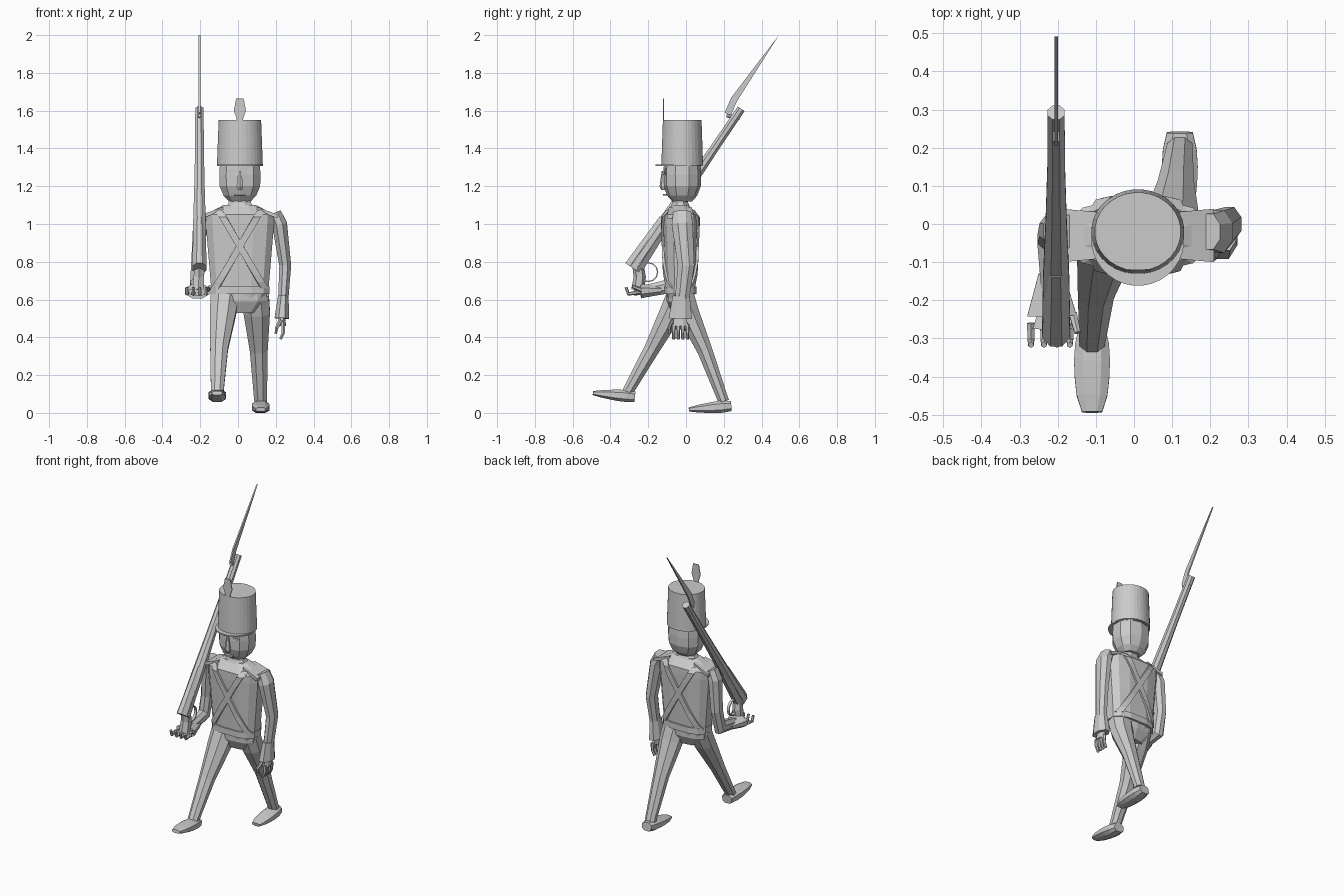
import bpy, bmesh, math
from mathutils import Vector
from mathutils.bvhtree import BVHTree

default_cube = bpy.data.objects.get("Cube")
if default_cube:
    bpy.data.objects.remove(default_cube)

grey = bpy.data.materials.new("plain grey")
grey.use_nodes = True
tone = (.6, .6, .6, 1)
grey.diffuse_color = tone
grey.node_tree.nodes["Principled BSDF"].inputs["Base Color"].default_value = tone

AXIS = Vector((.01, -.03, 0))   # upright line through the body
RIGHT, BACK, UP = Vector((1, 0, 0)), Vector((0, 1, 0)), Vector((0, 0, 1))
SIDES = (("left", 1), ("right", -1))


def finish(name, bm):
    bmesh.ops.recalc_face_normals(bm, faces=bm.faces)
    mesh = bpy.data.meshes.new(name)
    bm.to_mesh(mesh)
    bm.free()
    mesh.materials.append(grey)
    part = bpy.data.objects.new(name, mesh)
    bpy.context.collection.objects.link(part)
    return part


def sample(values, fraction):
    """Read a value at a fraction of the way along an evenly spaced list."""
    place = fraction * (len(values) - 1)
    index = min(int(place), len(values) - 2)
    return values[index] + (values[index + 1] - values[index]) * (place - index)


def loft(name, path, widths, depth=1, sides=8, level=False, box=1):
    """Skin rings along a path; widths are half sizes, depth is their ratio."""
    bm = bmesh.new()
    path = [Vector(point) for point in path]
    last = len(path) - 1
    loops = []
    for i, centre in enumerate(path):
        across, along = RIGHT, BACK
        if not level:
            tangent = (path[min(i + 1, last)] - path[max(i - 1, 0)]).normalized()
            across = (RIGHT - tangent * tangent.x).normalized()
            along = tangent.cross(across)
        size = sample(widths, i / last)
        loop = []
        for k in range(sides):
            angle = math.tau * (k + .5) / sides
            x, y = (math.copysign(abs(value) ** box, value)
                    for value in (math.cos(angle), math.sin(angle)))
            loop.append(bm.verts.new(centre + (across * x + along * y * depth) * size))
        loops.append(loop)
    for low, high in zip(loops, loops[1:]):
        for k in range(sides):
            bm.faces.new((low[k - 1], low[k], high[k], high[k - 1]))
    bm.faces.new(loops[0])
    bm.faces.new(loops[-1])
    return finish(name, bm)


def column(name, heights, widths, shift=0, **options):
    """Stack level rings on the body axis."""
    path = [AXIS + BACK * shift + UP * height for height in heights]
    return loft(name, path, widths, level=True, **options)


def plate(name, outline, thickness):
    """Extrude a flat outline along a thickness vector."""
    bm = bmesh.new()
    face = bm.faces.new([bm.verts.new(Vector(point) - thickness / 2) for point in outline])
    made = bmesh.ops.extrude_face_region(bm, geom=[face])["geom"]
    moved = [item for item in made if isinstance(item, bmesh.types.BMVert)]
    bmesh.ops.translate(bm, vec=thickness, verts=moved)
    return finish(name, bm)


def fingers(side, knuckle, spread, reach, curl):
    """Four equal fingers set out in a row."""
    for i in range(4):
        root = Vector(knuckle) + spread * i
        middle = root + Vector(reach)
        loft(f"finger_{side}_{i + 1}", [root, middle, middle + Vector(curl)],
             (.012, .008), sides=6)


# Coat, belt, hips and collar
coat = column("coat", (.59, .65, 1, 1.05, 1.1), (.13, .155, .185, .185, .09),
              depth=.5, sides=12, box=.7)
column("waist_belt", (.63, .67), (.16, .16), depth=.55, sides=12, box=.7)
column("hips", (.53, .59, .66), (.085, .145, .15), depth=.5, sides=10, box=.8)
column("collar", (1.07, 1.11, 1.15), (.095, .065, .06), depth=.7)

# Crossed straps laid on the coat, front and back
bm = bmesh.new()
bm.from_mesh(coat.data)
surface = BVHTree.FromBMesh(bm)
bm.free()
for face_name, outward in (("front", -BACK), ("back", BACK)):
    for side, sign in SIDES:
        bm = bmesh.new()
        rows = []
        steps = 12
        for i in range(steps + 1):
            rise = i / steps
            centre = AXIS + UP * (.66 + .41 * rise) + RIGHT * sign * (.13 - .24 * rise)
            row = []
            for edge in (-.02, .02):
                start = centre + RIGHT * edge + outward
                point = surface.ray_cast(start, -outward)[0]
                row.append(bm.verts.new(point + outward * .007))
            rows.append(row)
        for low, high in zip(rows, rows[1:]):
            bm.faces.new((low[0], low[1], high[1], high[0]))
        strap = finish(f"{face_name}_strap_{side}", bm)
        thickness = strap.modifiers.new("thickness", "SOLIDIFY")
        thickness.thickness = .012
        thickness.offset = 0

# Shoulder boards sloping down from the collar
for side, sign in SIDES:
    corners = []
    for out, drop, half in ((.09, 1.08, -.06), (.2, 1.04, -.07), (.2, 1.04, .07), (.09, 1.08, .06)):
        corners.append(AXIS + RIGHT * sign * out + BACK * half + UP * drop)
    plate(f"shoulder_board_{side}", corners, UP * .02)

# Head and face
column("head", (1.12, 1.15, 1.2, 1.26, 1.32), (.06, .09, .112, .114, .11),
       shift=.01, depth=.88, sides=10, box=.85)
column("nose", (1.18, 1.2, 1.28), (.012, .02, .009), shift=-.09, sides=6)
column("mouth", (1.15, 1.16), (.035, .035), shift=-.08, depth=.3, sides=6)
for side, sign in SIDES:
    for feature, radius, front in (("eyelid", .025, -.11), ("pupil", .011, -.115)):
        centre = Vector((AXIS.x + sign * .04, front, 1.275))
        loft(f"{feature}_{side}", [centre, centre + BACK * .02], (radius, radius),
             depth=.7, sides=10)

# Tall hat with peak and plume
column("hat", (1.31, 1.55), (.122, .113), shift=.01, depth=.91, sides=32)
column("hat_peak", (1.306, 1.314), (.122, .122), shift=-.01, sides=32)
plume = [(.012, 1.5), (.018, 1.56), (.032, 1.6), (.02, 1.665)]
outline = [(AXIS.x + half, -.12, height) for half, height in plume]
outline += [(AXIS.x - half, -.12, height) for half, height in reversed(plume)]
plate("plume", outline, BACK * .005)

# Legs in mid stride
leg_widths = (.08, .075, .051, .036)
loft("leg_right", [(-.07, -.04, .62), (-.08, -.08, .53), (-.1, -.18, .34), (-.11, -.31, .11)],
     leg_widths, depth=.87)
loft("leg_left", [(.09, -.02, .62), (.1, .01, .53), (.11, .1, .33), (.12, .2, .06)],
     leg_widths, depth=.85)

# Shoes taper from heel to toe
for side, heel, toe in (("right", (-.11, -.27, .085), (-.11, -.493, .105)),
                        ("left", (.12, .24, .037), (.12, .015, .018))):
    heel, toe = Vector(heel), Vector(toe)
    shoe = loft(f"shoe_{side}", [heel.lerp(toe, i / 5) for i in range(6)],
                (.036, .047, .05, .048, .043, .028), depth=.8, box=.75)
    # Thin the toe and keep the sole flat
    for vert in shoe.data.vertices:
        forward = (heel.y - vert.co.y) / (heel.y - toe.y)
        middle = heel.lerp(toe, forward).z
        vert.co.z = middle + (vert.co.z - middle) * (1 - forward / 2)

# Left arm hanging, with cuff and hand
loft("arm_left", [(.195, -.02, 1.06), (.22, -.02, 1), (.25, 0, .78), (.235, -.03, .52)],
     (.036, .043, .034, .027), depth=1.4)
loft("cuff_left", [(.24, -.025, .62), (.232, -.03, .5)], (.03, .042), depth=1.6)
loft("palm_left", [(.232, -.03, .51), (.235, -.03, .46)], (.018, .021), depth=2)
fingers("left", (.24, -.065, .47), BACK * .024, (0, 0, -.045), (-.015, 0, -.035))
loft("thumb_left", [(.225, -.07, .49), (.205, -.09, .45), (.2, -.085, .42)], (.012, .007), sides=6)

# Right arm bent forward, with cuff and upturned hand
loft("arm_right", [(-.175, -.02, 1.06), (-.2, -.02, 1), (-.215, -.015, .8),
                   (-.22, -.04, .68), (-.215, -.21, .645)],
     (.036, .041, .035, .036, .027), depth=1.3)
loft("cuff_right", [(-.217, -.13, .65), (-.215, -.24, .645)], (.036, .07), depth=.6)
loft("palm_right", [(-.215, -.22, .643), (-.215, -.275, .64)], (.036, .055), depth=.4)
fingers("right", (-.27, -.26, .637), RIGHT * .034, (0, -.045, -.007), (0, -.012, .035))
loft("thumb_right", [(-.16, -.235, .65), (-.148, -.285, .67)], (.012, .009), sides=6)

# Musket resting on the shoulder
butt, muzzle = Vector((-.204, -.28, .765)), Vector((-.204, .292, 1.61))
loft("musket_barrel", [butt.lerp(muzzle, i / 4) for i in range(5)],
     (.04, .037, .03, .025, .024))
loft("musket_butt", [butt, butt.lerp(muzzle, .3)], (.04, .03), depth=1.35)
loft("grip", [(-.21, -.255, .65), (-.207, -.245, .72), (-.204, -.255, .79)], (.035, .03), sides=6)
guard_centre = Vector((butt.x, -.2, .745))
loft("trigger_guard", [guard_centre + (BACK * math.sin(turn) + UP * math.cos(turn)) * .05
                       for turn in (math.pi * i / 6 for i in range(-1, 8))],
     (.012, .012), depth=.4, sides=4)

# Bayonet with its socket
plate("bayonet", [(butt.x, y, z) for y, z in
                  ((.205, 1.59), (.235, 1.57), (.27, 1.65), (.492, 2), (.24, 1.67))], RIGHT * .009)
loft("bayonet_socket", [(butt.x, .215, 1.575), (butt.x, .285, 1.56)], (.01, .01), sides=6)
